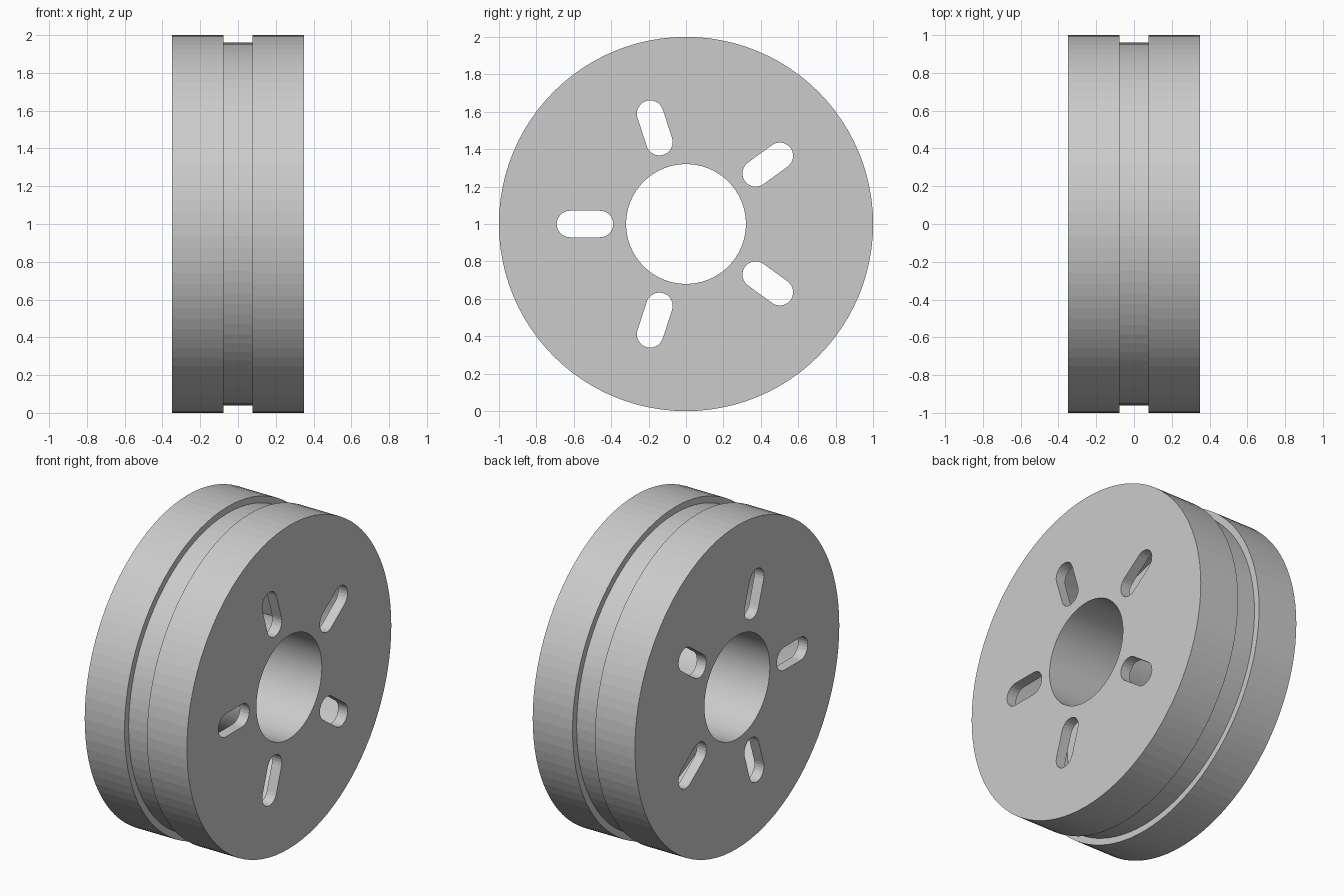
import bpy, bmesh, math
from mathutils import Matrix, Vector

cube = bpy.data.objects.get("Cube")
if cube:
    bpy.data.objects.remove(cube, do_unlink=True)

SEGMENTS = 96
HALF_WIDTH = 0.35
GROOVE_HALF = 0.077
HUB_RADIUS = 0.32
PLATE = 0.065
WALL = 0.04
AXLE = Matrix.Translation((0, 0, 1))

grey = bpy.data.materials.new("plain_grey")
grey.use_nodes = True
grey.diffuse_color = (0.6, 0.6, 0.6, 1)
grey.node_tree.nodes["Principled BSDF"].inputs["Base Color"].default_value = (0.6, 0.6, 0.6, 1)


def finish(name, bm):
    """Turn a bmesh into an object placed on the wheel axle."""
    bmesh.ops.transform(bm, matrix=AXLE, verts=bm.verts)
    bmesh.ops.recalc_face_normals(bm, faces=bm.faces)
    mesh = bpy.data.meshes.new(name)
    bm.to_mesh(mesh)
    bm.free()
    mesh.materials.append(grey)
    obj = bpy.data.objects.new(name, mesh)
    bpy.context.collection.objects.link(obj)
    return obj


def ring(name, profile):
    """Revolve a closed (x, radius) profile about the x axis."""
    bm = bmesh.new()
    loops = []
    for i in range(SEGMENTS):
        a = math.tau * i / SEGMENTS
        loops.append([bm.verts.new((x, r * math.cos(a), r * math.sin(a))) for x, r in profile])
    count = len(profile)
    for i in range(SEGMENTS):
        here, after = loops[i], loops[(i + 1) % SEGMENTS]
        for j in range(count):
            k = (j + 1) % count
            bm.faces.new((here[j], here[k], after[k], after[j]))
    return finish(name, bm)


def slot(name, angle, inner=0.46, outer=0.62, radius=0.071, steps=12):
    """Rounded bar running through the wheel, pointing outward at an angle."""
    bm = bmesh.new()
    points = []
    for centre, start in ((outer, -math.pi / 2), (inner, math.pi / 2)):
        for i in range(steps + 1):
            a = start + math.pi * i / steps
            points.append((centre + radius * math.cos(a), radius * math.sin(a)))
    face = bm.faces.new([bm.verts.new((-0.5, y, z)) for y, z in points])
    side = bmesh.ops.extrude_face_region(bm, geom=[face])["geom"]
    verts = [g for g in side if isinstance(g, bmesh.types.BMVert)]
    bmesh.ops.translate(bm, verts=verts, vec=Vector((1, 0, 0)))
    bmesh.ops.rotate(bm, verts=bm.verts, matrix=Matrix.Rotation(angle, 3, 'X'))
    return finish(name, bm)


# Drum with a shallow groove around the middle and an open bore
edge = [(-HALF_WIDTH, 1), (-GROOVE_HALF, 1), (-GROOVE_HALF, 0.96)]
profile = edge + [(-x, r) for x, r in reversed(edge)]
profile += [(HALF_WIDTH, HUB_RADIUS), (-HALF_WIDTH, HUB_RADIUS)]
drum = ring("grooved_wheel", profile)

# Hollow between the side plates, then five slots through both plates
inside = HALF_WIDTH - PLATE
low, high = HUB_RADIUS + WALL, 0.96 - WALL
cutters = [ring("hollow_cutter", [(-inside, low), (-inside, high), (inside, high), (inside, low)])]
cutters += [slot("slot_cutter", math.pi + math.tau * i / 5) for i in range(5)]

bpy.context.view_layer.objects.active = drum
for cutter in cutters:
    cutter.hide_render = True
    cut = drum.modifiers.new("cut", 'BOOLEAN')
    cut.operation = 'DIFFERENCE'
    cut.solver = 'EXACT'
    cut.object = cutter
    bpy.ops.object.modifier_apply(modifier=cut.name)
    bpy.data.objects.remove(cutter, do_unlink=True)
